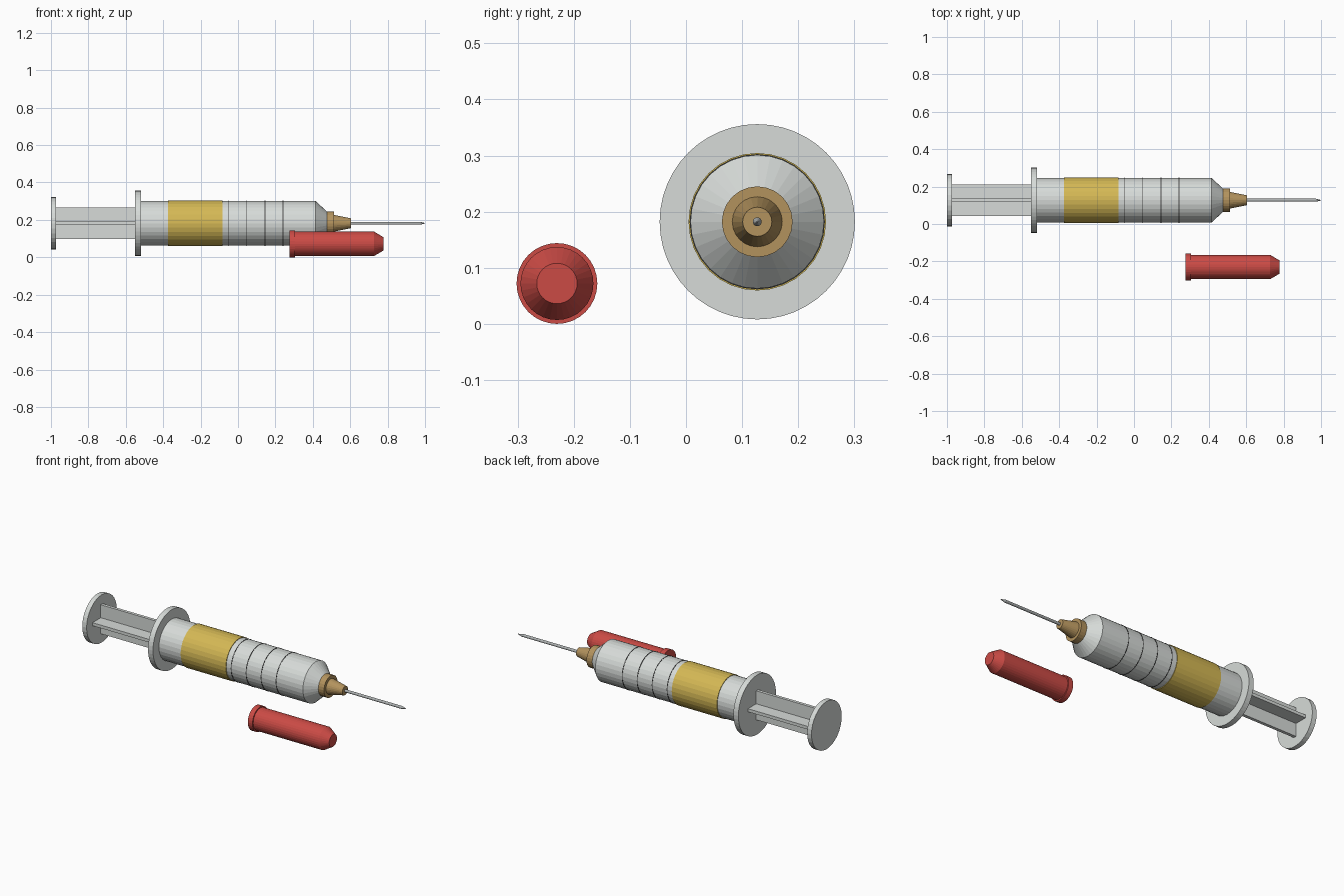
import bpy, bmesh, math

cube = bpy.data.objects.get("Cube")
if cube:
    bpy.data.objects.remove(cube, do_unlink=True)


def material(name, r, g, b):
    m = bpy.data.materials.new(name)
    m.use_nodes = True
    m.diffuse_color = (r, g, b, 1)
    m.node_tree.nodes["Principled BSDF"].inputs["Base Color"].default_value = (r, g, b, 1)
    return m


plastic = material("pale plastic", 0.68, 0.71, 0.69)
gold = material("yellow label", 0.66, 0.48, 0.09)
brass = material("tan brass", 0.45, 0.29, 0.11)
steel = material("needle steel", 0.42, 0.44, 0.44)
dark = material("dark marking", 0.06, 0.06, 0.06)
red = material("red cap", 0.60, 0.07, 0.06)

SYRINGE = (0.127, 0.182)   # y, z of the syringe axis
CAP = (-0.23, 0.072)       # y, z of the loose cap axis


def finish(name, bm, mat):
    bmesh.ops.recalc_face_normals(bm, faces=bm.faces)
    mesh = bpy.data.meshes.new(name)
    bm.to_mesh(mesh)
    bm.free()
    mesh.materials.append(mat)
    obj = bpy.data.objects.new(name, mesh)
    bpy.context.collection.objects.link(obj)
    return obj


def lathe(name, profile, mat, axis=SYRINGE, sides=32):
    """Closed solid of revolution along x from (x, radius) pairs."""
    bm = bmesh.new()
    rings = []
    for x, r in profile:
        rings.append([bm.verts.new((x,
                                    axis[0] + r * math.cos(math.tau * i / sides),
                                    axis[1] + r * math.sin(math.tau * i / sides)))
                      for i in range(sides)])
    for a, b in zip(rings, rings[1:]):
        for i in range(sides):
            j = (i + 1) % sides
            bm.faces.new((a[i], a[j], b[j], b[i]))
    bm.faces.new(rings[0])
    bm.faces.new(rings[-1])
    return finish(name, bm, mat)


def box(name, x0, x1, width, height, mat):
    bm = bmesh.new()
    bmesh.ops.create_cube(bm, size=1)
    bmesh.ops.scale(bm, vec=(x1 - x0, width, height), verts=bm.verts)
    bmesh.ops.translate(bm, vec=((x0 + x1) / 2, *SYRINGE), verts=bm.verts)
    return finish(name, bm, mat)


# Plunger: thumb disc and cross-shaped rod
lathe("thumb_disc", [(-1, 0.14), (-0.972, 0.14)], plastic)
box("plunger_rib_upright", -0.98, -0.54, 0.018, 0.17, plastic)
box("plunger_rib_flat", -0.98, -0.54, 0.17, 0.018, plastic)

# Barrel with finger flange and tapered shoulder
lathe("finger_flange", [(-0.55, 0.174), (-0.518, 0.174)], plastic, sides=48)
lathe("barrel", [(-0.53, 0.119), (0.415, 0.119), (0.478, 0.06)], plastic)
lathe("label_band", [(-0.375, 0.1225), (-0.082, 0.1225)], gold)

# Thin measuring rings
for n in range(4):
    x = -0.05 + 0.097 * n
    lathe(f"measuring_ring_{n + 1}", [(x - 0.002, 0.1205), (x + 0.002, 0.1205)], dark)

# Needle hub and needle
lathe("hub_collar", [(0.472, 0.063), (0.512, 0.063)], brass, sides=24)
lathe("hub_cone", [(0.505, 0.046), (0.605, 0.026)], brass, sides=24)
lathe("needle", [(0.6, 0.008), (0.972, 0.008), (1.0, 0.001)], steel, sides=12)

# Loose protective cap
lathe("cap_body", [(0.285, 0.065), (0.728, 0.065), (0.777, 0.036)], red, CAP)
lathe("cap_rim", [(0.275, 0.072), (0.305, 0.072)], red, CAP)
